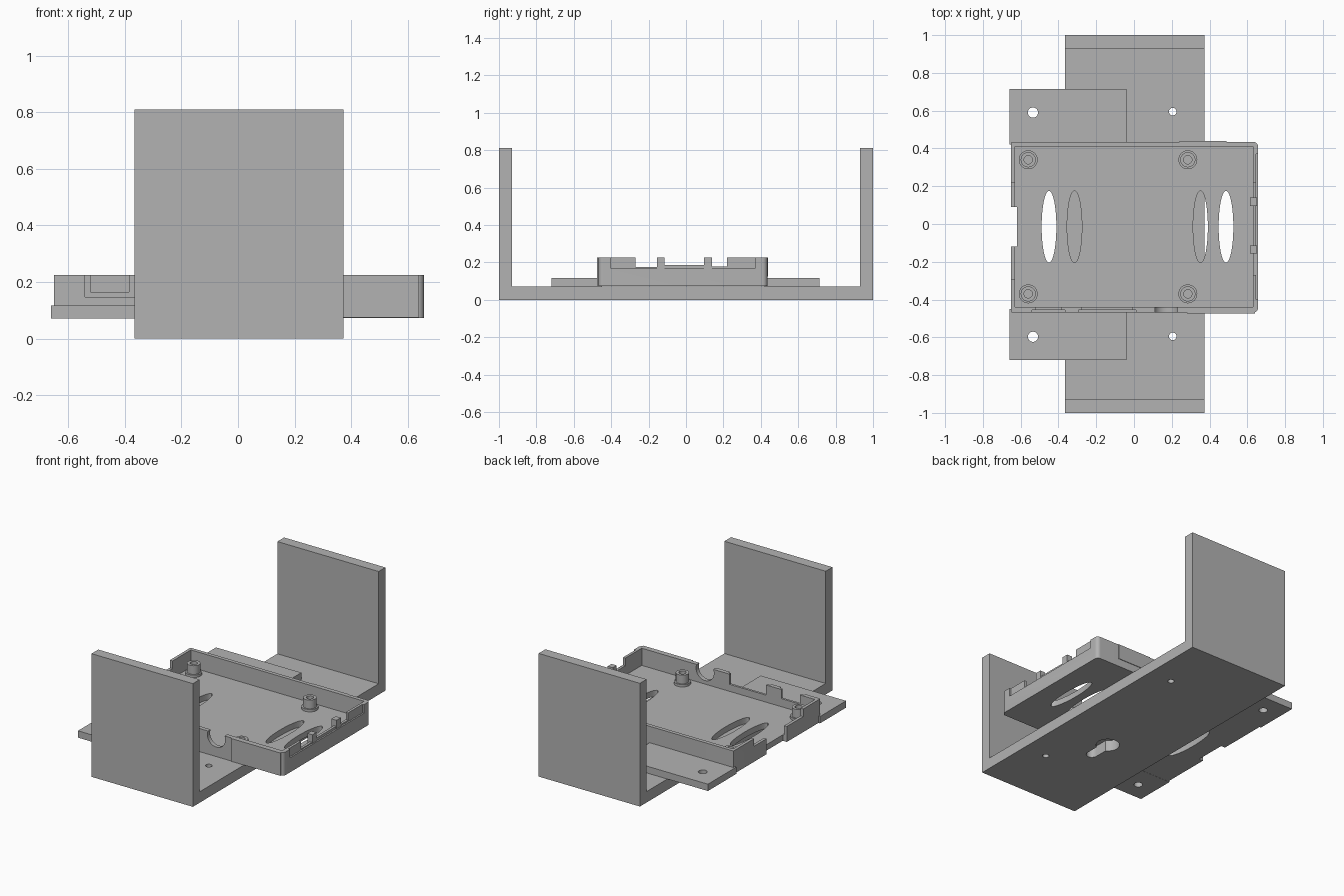
import bpy, bmesh
from math import cos, sin, pi, radians

if "Cube" in bpy.data.objects:
    bpy.data.objects.remove(bpy.data.objects["Cube"])

grey = bpy.data.materials.new("plain_grey")
grey.use_nodes = True
grey.diffuse_color = (0.45, 0.45, 0.45, 1)
grey.node_tree.nodes["Principled BSDF"].inputs["Base Color"].default_value = (0.45, 0.45, 0.45, 1)


def prism(name, outline, z0, z1):
    """Extrude a flat outline from z0 to z1."""
    bm = bmesh.new()
    base = bm.faces.new([bm.verts.new((x, y, z0)) for x, y in outline])
    top = bmesh.ops.extrude_face_region(bm, geom=[base])["geom"]
    bmesh.ops.translate(bm, vec=(0, 0, z1 - z0),
                        verts=[v for v in top if isinstance(v, bmesh.types.BMVert)])
    bmesh.ops.recalc_face_normals(bm, faces=bm.faces)
    mesh = bpy.data.meshes.new(name)
    bm.to_mesh(mesh)
    bm.free()
    mesh.materials.append(grey)
    obj = bpy.data.objects.new(name, mesh)
    bpy.context.collection.objects.link(obj)
    return obj


def box(name, x0, x1, y0, y1, z0, z1):
    return prism(name, [(x0, y0), (x1, y0), (x1, y1), (x0, y1)], z0, z1)


def ellipse(cx, cy, rx, ry, n=32):
    return [(cx + rx * cos(2 * pi * i / n), cy + ry * sin(2 * pi * i / n)) for i in range(n)]


def rounded(x0, x1, y0, y1, r_left, r_right, n=6):
    pts = []
    for cx, cy, r, start in ((x1, y1, r_right, 0), (x0, y1, r_left, 90),
                             (x0, y0, r_left, 180), (x1, y0, r_right, 270)):
        sx = -1 if cx == x1 else 1
        sy = -1 if cy == y1 else 1
        for i in range(n + 1):
            a = radians(start + 90 * i / n)
            pts.append((cx + sx * r + r * cos(a), cy + sy * r + r * sin(a)))
    return pts


def cut(obj, *cutters):
    """Subtract each cutter from the part, then discard it."""
    for c in cutters:
        mod = obj.modifiers.new("cut", "BOOLEAN")
        mod.operation, mod.solver, mod.object = "DIFFERENCE", "EXACT", c
        bpy.context.view_layer.update()
        dg = bpy.context.evaluated_depsgraph_get()
        mesh = bpy.data.meshes.new_from_object(obj.evaluated_get(dg))
        obj.modifiers.clear()
        obj.data = mesh
        bpy.data.objects.remove(c)


def smooth(obj):
    bpy.ops.object.select_all(action="DESELECT")
    obj.select_set(True)
    bpy.context.view_layer.objects.active = obj
    bpy.ops.object.shade_smooth_by_angle(angle=radians(30))


BX0, BX1, BASE, FLOOR, TOP = -0.365, 0.372, 0.075, 0.112, 0.225

# U-shaped bracket with screw holes and a keyhole
bracket = box("bracket", BX0, BX1, -1, 1, 0, 0.81)
slot = [(0.035 * cos(pi + pi * i / 12), -0.4 + 0.035 * sin(pi + pi * i / 12)) for i in range(13)]
slot += [(0.035, -0.2), (-0.035, -0.2)]
cut(bracket,
    box("gap", BX0 - 0.1, BX1 + 0.1, -0.93, 0.93, BASE - 0.003, 1),
    prism("keyhole", ellipse(0, -0.25, 0.072, 0.072), -0.1, 0.2),
    prism("keyslot", slot, -0.1, 0.2),
    *[prism("hole", ellipse(0.205, s * 0.595, 0.02, 0.02, 24), -0.1, 0.2) for s in (-1, 1)])
smooth(bracket)

# Side mounting flanges
for name, y0, y1 in (("back_flange", 0.42, 0.715), ("front_flange", -0.72, -0.45)):
    flange = box(name, -0.66, -0.04, y0, y1, BASE - 0.003, 0.117)
    hy = 0.59 if y0 > 0 else -0.597
    cut(flange, prism("hole", ellipse(-0.535, hy, 0.027, 0.027, 24), 0, 0.3))
    smooth(flange)

# Open tray with rounded corners at one end
tray = prism("tray", rounded(-0.65, 0.657, -0.468, 0.435, 0.004, 0.025), BASE - 0.002, TOP)
cut(tray, box("pocket", -0.63, 0.63, -0.44, 0.41, FLOOR, 0.4))

# Long oval vents in the floor
cut(tray, *[prism("vent", ellipse(x, -0.015, 0.039, 0.19, 40), 0, 0.2)
            for x in (-0.45, -0.315, 0.352, 0.487)])

# Port openings in the front wall, each with a wider outer recess
for x0, x1, low in ((-0.54, -0.365, 0.147), (-0.295, 0.01, 0.14)):
    cut(tray, box("recess", x0, x1, -0.6, -0.455, low, 0.4),
        box("port", x0 + 0.02, x1 - 0.02, -0.6, -0.42, low + 0.018, 0.4))
jack = prism("jack", ellipse(0.17, 0.2, 0.065, 0.065), 0.42, 0.6)
jack.rotation_euler = (radians(90), 0, 0)
cut(tray, jack)

# Card opening and lowered rim at one end, lowered rim at the other
cut(tray,
    box("card_slot", -0.8, -0.62, -0.12, 0.09, 0, 0.4),
    box("low_rim_a", -0.8, -0.62, -0.29, 0.22, 0.175, 0.4),
    box("low_rim_b", 0.62, 0.8, -0.27, -0.115, 0.175, 0.4),
    box("low_rim_c", 0.62, 0.8, -0.13, 0.12, 0.185, 0.4),
    box("low_rim_d", 0.62, 0.8, 0.1, 0.22, 0.178, 0.4),
    box("outer_recess", 0.647, 0.8, -0.4, 0.37, 0.168, 0.4))
smooth(tray)

# Thin raised panels on the long walls
box("front_panel", 0.28, 0.64, -0.475, -0.46, BASE, TOP)
box("back_panel", 0.24, 0.49, 0.43, 0.439, 0.125, TOP)

# Retaining clips standing on the lowered rim
for i, (y0, y1) in enumerate(((-0.155, -0.115), (0.095, 0.14))):
    box(f"clip_{i + 1}", 0.632, 0.65, y0, y1, 0.16, TOP)
    box(f"clip_foot_{i + 1}", 0.613, 0.635, y0, y1, FLOOR - 0.01, TOP)

# Hollow standoffs with a wider foot
for i, (x, y) in enumerate([(x, y) for x in (-0.56, 0.285) for y in (-0.37, 0.34)]):
    for part, r, z1 in (("standoff", 0.04, 0.185), ("standoff_foot", 0.05, 0.128)):
        post = prism(f"{part}_{i + 1}", ellipse(x, y, r, r), FLOOR - 0.005, z1)
        cut(post, prism("bore", ellipse(x, y, 0.022, 0.022, 24), 0, 0.4))
        smooth(post)
